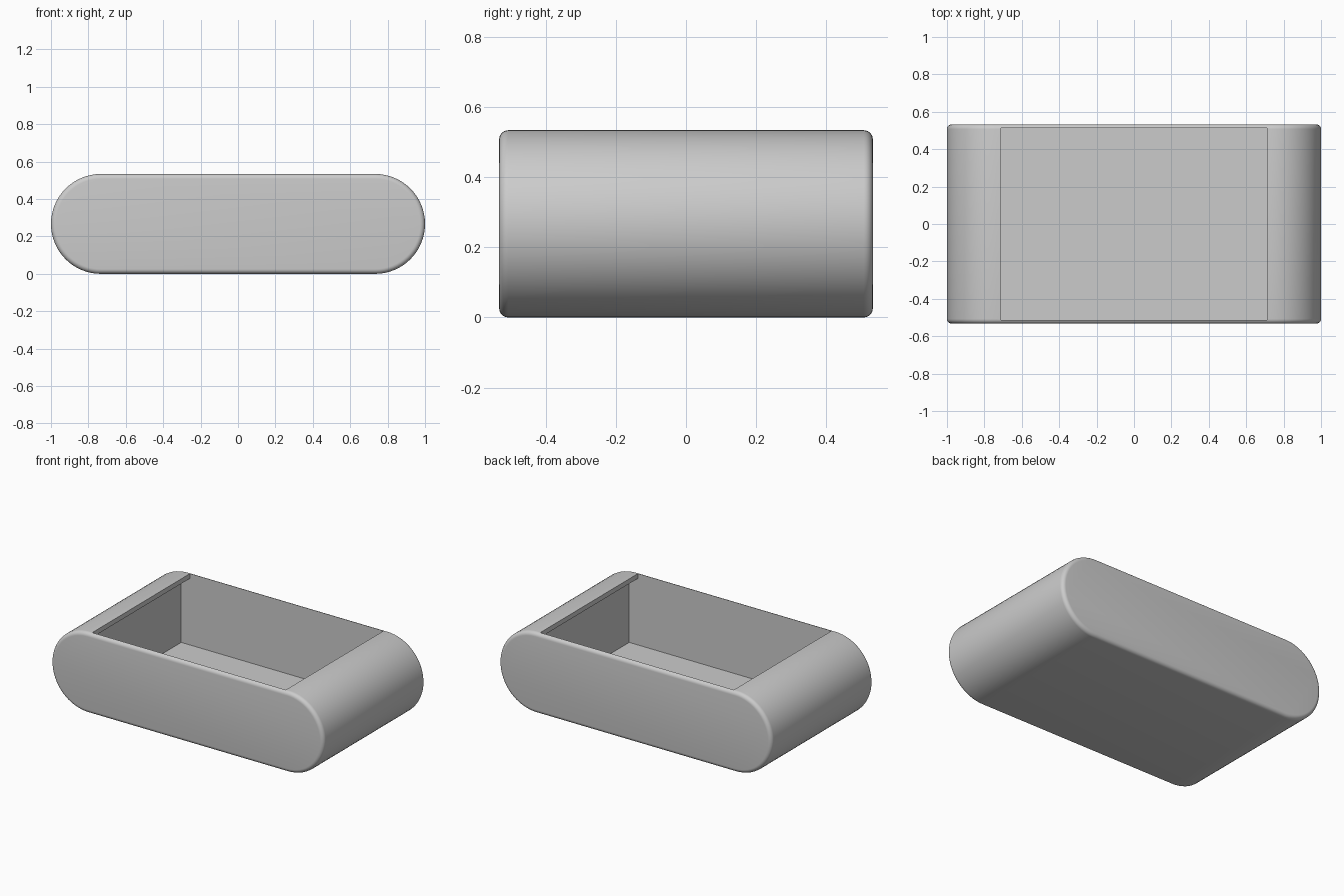
import bpy
import bmesh
from math import sin, cos, pi, radians
from mathutils import Matrix

cube = bpy.data.objects.get("Cube")
if cube:
    bpy.data.objects.remove(cube, do_unlink=True)

RADIUS = 0.267          # half the height, radius of the round ends
CENTRE_X = 1 - RADIUS   # centre of each round end
HALF_DEPTH = 0.533
EDGE_ROUND = 0.026
ARC_STEPS = 32

grey = bpy.data.materials.new("plain grey")
grey.use_nodes = True
COLOUR = (0.6, 0.6, 0.6, 1)
grey.diffuse_color = COLOUR
grey.node_tree.nodes["Principled BSDF"].inputs["Base Color"].default_value = COLOUR


def add_object(name, bm):
    bmesh.ops.recalc_face_normals(bm, faces=bm.faces)
    mesh = bpy.data.meshes.new(name)
    bm.to_mesh(mesh)
    bm.free()
    mesh.materials.append(grey)
    obj = bpy.data.objects.new(name, mesh)
    bpy.context.collection.objects.link(obj)
    return obj


def add_cutter(name, half_x, half_y, low, high):
    bm = bmesh.new()
    size = Matrix.Diagonal((2 * half_x, 2 * half_y, high - low, 1))
    bmesh.ops.create_cube(bm, size=1, matrix=Matrix.Translation((0, 0, (low + high) / 2)) @ size)
    obj = add_object(name, bm)
    obj.hide_render = True
    return obj


# Body: stadium profile extruded front to back, with rounded rims
bm = bmesh.new()
profile = []
for side in (1, -1):
    for i in range(ARC_STEPS + 1):
        a = -pi / 2 + pi * i / ARC_STEPS
        profile.append(bm.verts.new((side * (CENTRE_X + RADIUS * cos(a)), -HALF_DEPTH,
                                     RADIUS + side * RADIUS * sin(a))))
front = bm.faces.new(profile)
extruded = bmesh.ops.extrude_face_region(bm, geom=[front], use_keep_orig=True)
back_verts = [v for v in extruded["geom"] if isinstance(v, bmesh.types.BMVert)]
bmesh.ops.translate(bm, verts=back_verts, vec=(0, 2 * HALF_DEPTH, 0))
bmesh.ops.recalc_face_normals(bm, faces=bm.faces)
rims = [e for e in bm.edges if abs(e.verts[0].co.y - e.verts[1].co.y) < 1e-5]
bmesh.ops.bevel(bm, geom=rims, offset=EDGE_ROUND, offset_type='OFFSET',
                segments=6, profile=0.5, affect='EDGES')
body = add_object("tub_body", bm)

# Hollow: wide cavity below, narrower opening above that leaves a lip at each end
cutters = [add_cutter("cavity_cutter", 0.775, 0.512, 0.06, 0.502),
           add_cutter("opening_cutter", 0.71, 0.512, 0.3, 0.7)]
bpy.context.view_layer.objects.active = body
body.select_set(True)
for cutter in cutters:
    mod = body.modifiers.new(cutter.name, 'BOOLEAN')
    mod.operation = 'DIFFERENCE'
    mod.solver = 'EXACT'
    mod.object = cutter
    bpy.ops.object.modifier_apply(modifier=mod.name)
    bpy.data.objects.remove(cutter, do_unlink=True)

bpy.ops.object.shade_smooth_by_angle(angle=radians(30))
